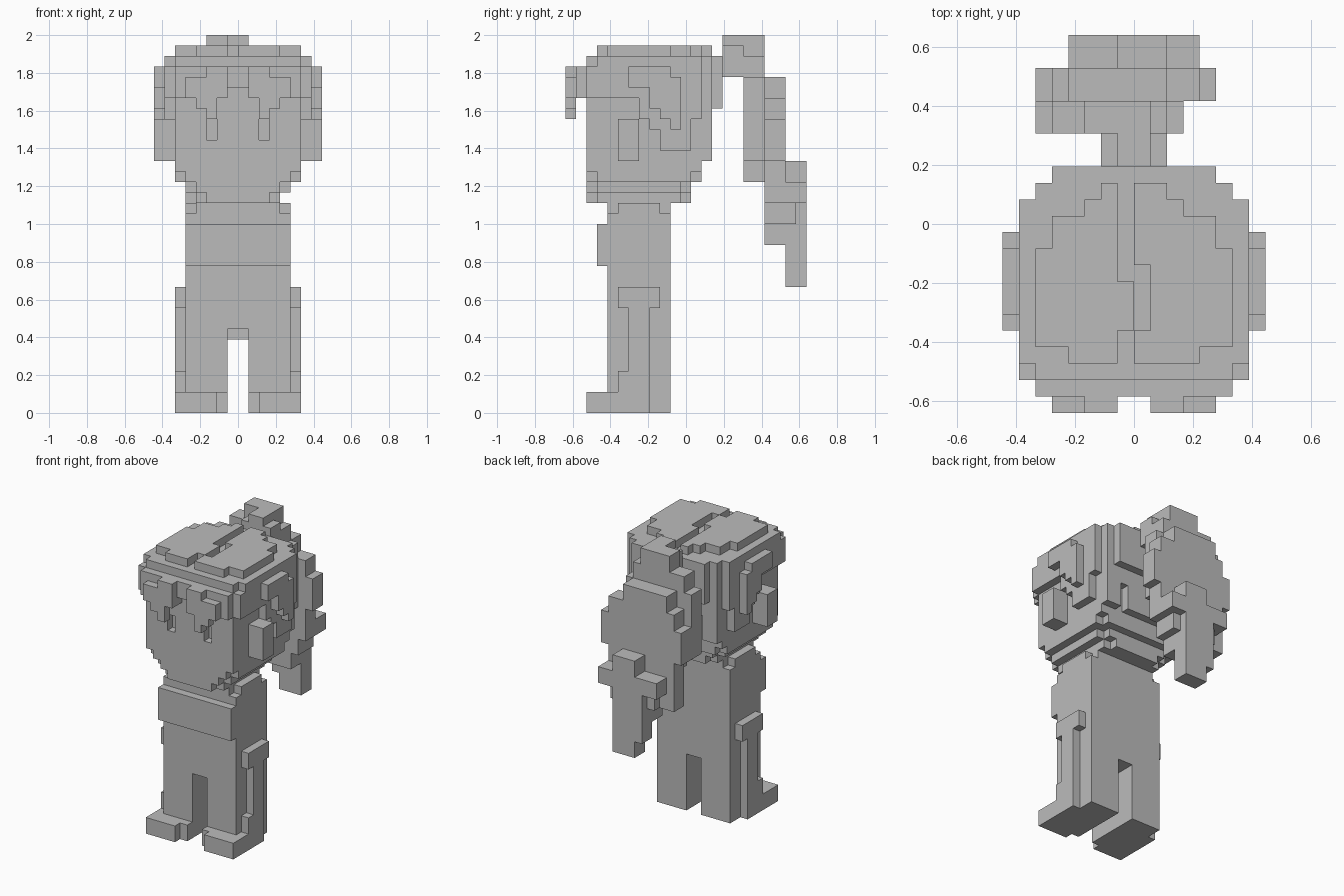
import bpy
import bmesh

U = 1 / 18       # edge of one block
MID = 11.5       # block row that lies on y = 0

old = bpy.data.objects.get("Cube")
if old:
    bpy.data.objects.remove(old, do_unlink=True)

grey = bpy.data.materials.new("plain_grey")
grey.use_nodes = True
grey.diffuse_color = (0.5, 0.5, 0.5, 1)
grey.node_tree.nodes["Principled BSDF"].inputs["Base Color"].default_value = (0.5, 0.5, 0.5, 1)


def box(x0, x1, y0, y1, z0, z1):
    """Block cells filling a cuboid."""
    return {(x, y, z) for x in range(x0, x1) for y in range(y0, y1) for z in range(z0, z1)}


def flip(cells):
    return {(-1 - x, y, z) for x, y, z in cells}


def both(*size):
    """Cuboid on the left side and its mirror image."""
    cells = box(*size)
    return cells | flip(cells)


def wide(half, *size):
    return box(-half, half, *size)


def build(name, cells):
    """Skin the cells with outer faces only and merge the flat regions."""
    bm = bmesh.new()
    verts = {}

    def vert(p):
        if p not in verts:
            verts[p] = bm.verts.new((p[0] * U, (p[1] - MID) * U, p[2] * U))
        return verts[p]

    for c in sorted(cells):
        for axis in range(3):
            for side in (0, 1):
                near = list(c)
                near[axis] += 2 * side - 1
                if tuple(near) in cells:
                    continue
                a, b = (axis + 1) % 3, (axis + 2) % 3
                loop = []
                for da, db in ((0, 0), (1, 0), (1, 1), (0, 1)):
                    p = list(c)
                    p[axis] += side
                    p[a] += da
                    p[b] += db
                    loop.append(vert(tuple(p)))
                bm.faces.new(loop if side else loop[::-1])
    bmesh.ops.dissolve_limit(bm, angle_limit=0.01, verts=bm.verts[:], edges=bm.edges[:])
    bmesh.ops.triangulate(bm, faces=[f for f in bm.faces if len(f.verts) > 4])
    mesh = bpy.data.meshes.new(name)
    bm.to_mesh(mesh)
    bm.free()
    mesh.materials.append(grey)
    bpy.context.collection.objects.link(bpy.data.objects.new(name, mesh))


# Torso and legs, with cut shoulder corners and the gap between the legs
body = wide(5, 4, 10, 0, 20)
body -= wide(1, 4, 10, 0, 7) | wide(1, 4, 6, 7, 8)
body -= both(4, 5, 4, 5, 19, 20) | both(4, 5, 9, 10, 19, 20)
build("body", body)
build("chest_band", wide(5, 3, 4, 14, 18))

# Feet and the raised arm strips on the sides
foot = box(2, 6, 2, 4, 0, 2) | box(1, 2, 3, 4, 0, 2) | box(5, 6, 4, 8, 0, 2)
arm = box(5, 6, 5, 9, 10, 12) | box(5, 6, 6, 8, 2, 10) | box(5, 6, 5, 6, 2, 4)
for side, turn in (("left", set), ("right", flip)):
    build(side + "_foot", turn(foot))
    build(side + "_arm", turn(arm))
    build(side + "_ear", turn(box(6, 8, 5, 7, 24, 28)))

# Head, stepped in towards the chin, with sunken eyes
head = wide(6, 2, 13, 22, 33)
head -= both(5, 6, 2, 3, 22, 23) | both(5, 6, 12, 13, 22, 23)
head |= wide(5, 2, 12, 21, 22) - both(4, 5, 2, 3, 21, 22) - both(4, 5, 11, 12, 21, 22)
head |= wide(4, 3, 11, 20, 21) | wide(3, 2, 12, 20, 21)
head -= both(2, 3, 2, 3, 26, 28)
build("head", head)

# Hair cap in stepped layers with a crooked parting
hair = wide(7, 3, 13, 30, 34) | wide(6, 2, 14, 30, 34)
hair |= both(6, 7, 2, 3, 30, 33)
hair |= wide(6, 4, 10, 34, 35) | wide(5, 4, 12, 34, 35) | wide(4, 3, 12, 34, 35)
hair |= wide(3, 3, 13, 34, 35) | wide(2, 3, 14, 34, 35)
hair -= box(-1, 0, 8, 14, 34, 35) | box(0, 1, 5, 9, 34, 35) | box(-1, 0, 3, 5, 34, 35)
build("hair_cap", hair)

# Hair on the back of the head
back = wide(6, 13, 14, 24, 30) | wide(5, 14, 15, 29, 34)
back -= both(3, 4, 13, 14, 24, 27)
build("back_hair", back)

# Locks falling along both sides
lock = box(6, 7, 7, 8, 28, 30) | box(6, 7, 8, 9, 27, 30) | box(6, 7, 9, 13, 25, 30)
lock -= box(6, 7, 12, 13, 25, 28)
lock |= box(7, 8, 6, 10, 31, 33) | box(7, 8, 8, 11, 29, 32)
lock |= box(7, 8, 9, 11, 28, 29) | box(7, 8, 10, 11, 27, 28)
build("left_lock", lock)
build("right_lock", flip(lock))

# Fringe parted in the middle
fringe = wide(6, 1, 2, 31, 33) | both(1, 6, 1, 2, 30, 31)
fringe |= both(1, 3, 0, 1, 30, 33) | both(3, 5, 0, 1, 30, 32)
fringe |= both(2, 3, 0, 1, 28, 30) | both(3, 4, 0, 1, 29, 30)
build("fringe", fringe)

# Ponytail: knot, inner slab, outer slab and tip
build("ponytail_knot", wide(2, 15, 17, 32, 35) | wide(1, 15, 17, 35, 36))
inner = box(-3, 1, 17, 19, 34, 36) | box(-5, 2, 17, 19, 32, 34)
inner |= box(-6, 3, 17, 19, 24, 32) | box(-4, 2, 17, 19, 22, 24)
build("ponytail_inner", inner)
outer = box(-4, 2, 19, 21, 30, 32) | box(-5, 4, 19, 21, 28, 30)
outer |= box(-6, 5, 19, 21, 24, 28) | box(-5, 4, 19, 21, 20, 24)
outer |= box(-5, 3, 19, 21, 18, 20) | box(-2, 2, 19, 21, 16, 18)
build("ponytail_outer", outer)
tip = box(-1, 2, 21, 23, 22, 24) | wide(4, 21, 23, 20, 22)
tip |= wide(3, 21, 22, 18, 20) | wide(2, 21, 23, 14, 20) | box(-1, 2, 21, 23, 12, 14)
build("ponytail_tip", tip)
